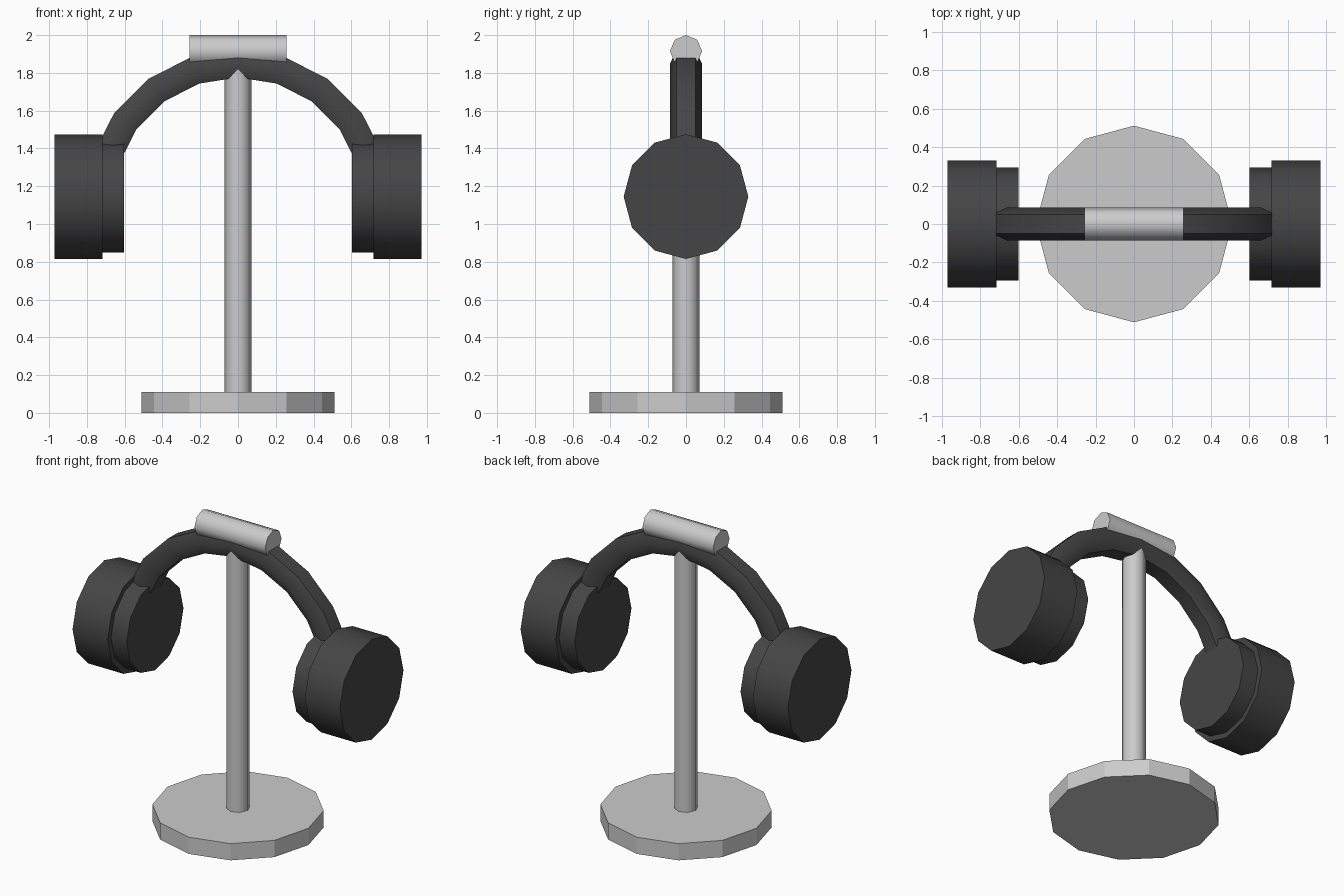
import bpy
import bmesh
import math

if "Cube" in bpy.data.objects:
    bpy.data.objects.remove(bpy.data.objects["Cube"])

dark = bpy.data.materials.new("dark_plastic")
dark.diffuse_color = (0.06, 0.06, 0.06, 1)
dark.use_nodes = True
dark.node_tree.nodes["Principled BSDF"].inputs["Base Color"].default_value = dark.diffuse_color


def finish(obj, smooth, material):
    if material:
        obj.data.materials.append(material)
    if smooth:
        bpy.ops.object.select_all(action='DESELECT')
        obj.select_set(True)
        bpy.context.view_layer.objects.active = obj
        bpy.ops.object.shade_smooth_by_angle(angle=math.radians(61))
    return obj


def cylinder(name, sides, radius, start, end, z=0, axis='Z', smooth=True, material=None):
    """Cylinder running from start to end along the z or x axis."""
    mid = (start + end) / 2
    along_x = axis == 'X'
    bpy.ops.mesh.primitive_cylinder_add(
        vertices=sides, radius=radius, depth=abs(end - start),
        location=(mid, 0, z) if along_x else (0, 0, mid),
        rotation=(0, math.pi / 2, 0) if along_x else (0, 0, 0))
    obj = bpy.context.object
    obj.name = name
    return finish(obj, smooth, material)


# Stand: flat-shaded base disc, pole
cylinder("stand_base", 12, 0.512, 0, 0.11, smooth=False)
cylinder("stand_pole", 8, 0.071, 0.1, 1.83)

# Headband: six-sided section (y, radial offset) swept over a half circle
section = [(-0.085, 0), (-0.05, 0.073), (0.05, 0.073),
           (0.085, 0), (0.05, -0.073), (-0.05, -0.073)]
bm = bmesh.new()
rings = []
for i in range(11):
    a = math.radians(18 * i)
    rings.append([bm.verts.new((-(0.737 + r) * math.cos(a), y,
                                1.112 + (0.737 + r) * math.sin(a)))
                  for y, r in section])
for p, q in zip(rings, rings[1:]):
    for j in range(6):
        k = (j + 1) % 6
        bm.faces.new((p[j], p[k], q[k], q[j]))
bm.faces.new(rings[0])
bm.faces.new(rings[-1])
bmesh.ops.recalc_face_normals(bm, faces=bm.faces)
mesh = bpy.data.meshes.new("headband")
bm.to_mesh(mesh)
bm.free()
headband = bpy.data.objects.new("headband", mesh)
bpy.context.collection.objects.link(headband)
finish(headband, True, dark)

# Cushion on top of the headband
cylinder("headband_cushion", 8, 0.085, -0.257, 0.257, z=1.915, axis='X')

# Ear cups with inner pads, both sides
for side, s in (("left", -1), ("right", 1)):
    cylinder(f"{side}_ear_cup", 12, 0.33, s * 0.717, s * 0.972,
             z=1.145, axis='X', material=dark)
    cylinder(f"{side}_ear_pad", 12, 0.295, s * 0.603, s * 0.73,
             z=1.145, axis='X', material=dark)
